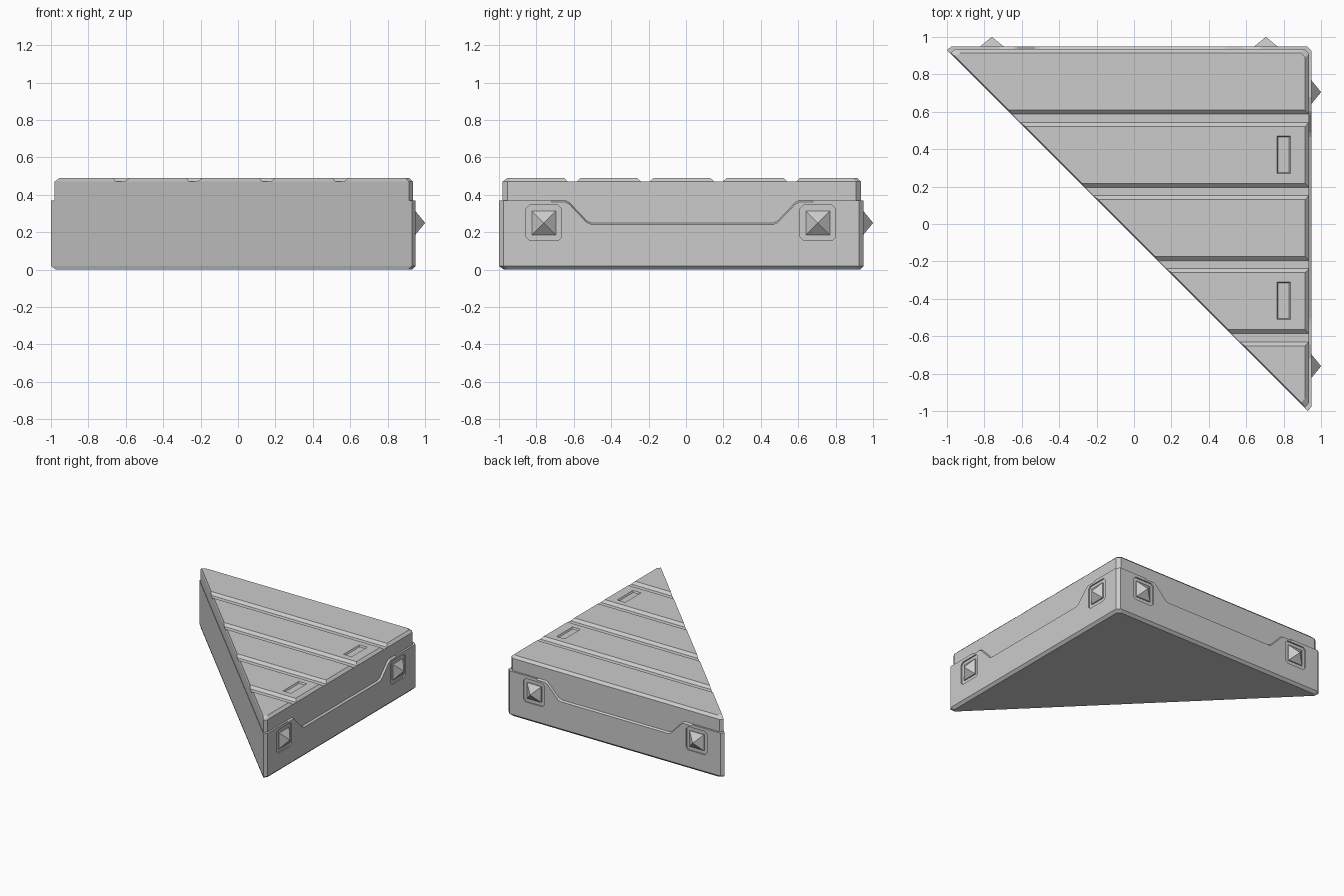
import bpy, bmesh

cube = bpy.data.objects.get("Cube")
if cube:
    bpy.data.objects.remove(cube, do_unlink=True)


def loft(name, loops):
    """Skin a stack of equal-sized loops and cap both ends."""
    bm = bmesh.new()
    rings = [[bm.verts.new(p) for p in loop] for loop in loops]
    n = len(rings[0])
    for a, b in zip(rings, rings[1:]):
        for i in range(n):
            j = (i + 1) % n
            bm.faces.new((a[i], a[j], b[j], b[i]))
    bm.faces.new(rings[0][::-1])
    bm.faces.new(rings[-1])
    bmesh.ops.recalc_face_normals(bm, faces=bm.faces)
    mesh = bpy.data.meshes.new(name)
    bm.to_mesh(mesh)
    bm.free()
    ob = bpy.data.objects.new(name, mesh)
    bpy.context.collection.objects.link(ob)
    return ob


def carve(target, cutters):
    """Subtract the cutters, bake the result and delete the cutters."""
    for c in cutters:
        c.hide_render = True
        mod = target.modifiers.new("cut", "BOOLEAN")
        mod.operation, mod.solver, mod.object = "DIFFERENCE", "EXACT", c
    graph = bpy.context.evaluated_depsgraph_get()
    mesh = bpy.data.meshes.new_from_object(target.evaluated_get(graph))
    target.modifiers.clear()
    target.data = mesh
    for c in cutters:
        bpy.data.objects.remove(c, do_unlink=True)


def outline(z, inset):
    """Right triangle with clipped corners."""
    r = 0.95 - inset
    s = -0.07 + 0.3 * inset
    tip = s - r
    half = [(tip + 0.045, r), (tip + 0.02, r - 0.02)]
    pts = half + [(y, x) for x, y in half[::-1]]
    pts += [(r, r - 0.025), (r - 0.025, r)]
    return [(x, y, z) for x, y in pts]


def on_side(side, depth, profile):
    """Place a (along, height) profile on the right or back wall."""
    if side == "right":
        return [(depth, u, z) for u, z in profile]
    return [(u, depth, z) for u, z in profile]


def rect(x, y, hx, hy, z):
    return [(x - hx, y - hy, z), (x + hx, y - hy, z),
            (x + hx, y + hy, z), (x - hx, y + hy, z)]


def notch(drop):
    """Dipped trapezoid opening in the upper rim of a wall."""
    half = [(0.70, 0.45), (0.70, 0.37 - drop), (0.625, 0.37 - drop),
            (0.605, 0.36 - drop), (0.51, 0.26 - drop), (0.485, 0.25 - drop)]
    return [(-0.02 + u, z) for u, z in half] + [(-0.02 - u, z) for u, z in half[::-1]]


def octagon(u, z, h, c):
    k = h - c
    return [(u + a, z + b) for a, b in
            ((h, k), (k, h), (-k, h), (-h, k), (-h, -k), (-k, -h), (k, -h), (h, -k))]


# Upper deck block
deck = loft("deck_block", [outline(0.1, 0.015), outline(0.47, 0.015), outline(0.49, 0.035)])
cuts = []
for i in range(4):
    y = 0.565 - 0.391 * i
    cuts.append(loft("groove", [
        [(x, y - 0.065, 0.51), (x, y - 0.022, 0.47),
         (x, y + 0.022, 0.47), (x, y + 0.065, 0.51)] for x in (-1.2, 1.2)]))
for y in (0.37, -0.41):
    cuts.append(loft("slot", [rect(0.8, y, 0.029, 0.094, 0.478),
                              rect(0.8, y, 0.037, 0.102, 0.492)]))
carve(deck, cuts)

# Lower skirt with rim notches and sockets
skirt = loft("lower_skirt", [outline(0, 0.02), outline(0.02, 0), outline(0.37, 0)])
cuts = []
sides = ("right", "back")
stud_spots = (-0.76, 0.705)
for side in sides:
    cuts.append(loft("rim_notch", [on_side(side, d, notch(drop))
                                   for d, drop in ((0.925, 0), (0.935, 0), (0.96, 0.015))]))
    for u in stud_spots:
        cuts.append(loft("socket", [on_side(side, d, octagon(u, 0.25, 0.095, 0.02))
                                    for d in (0.94, 0.98)]))
carve(skirt, cuts)

# Pyramid studs on square bases
for side in sides:
    for u in stud_spots:
        loft(f"{side}_stud", [
            on_side(side, d, [(u - h, 0.25 - h), (u + h, 0.25 - h),
                              (u + h, 0.25 + h), (u - h, 0.25 + h)])
            for d, h in ((0.92, 0.064), (0.948, 0.064), (1.0, 0.0005))])
